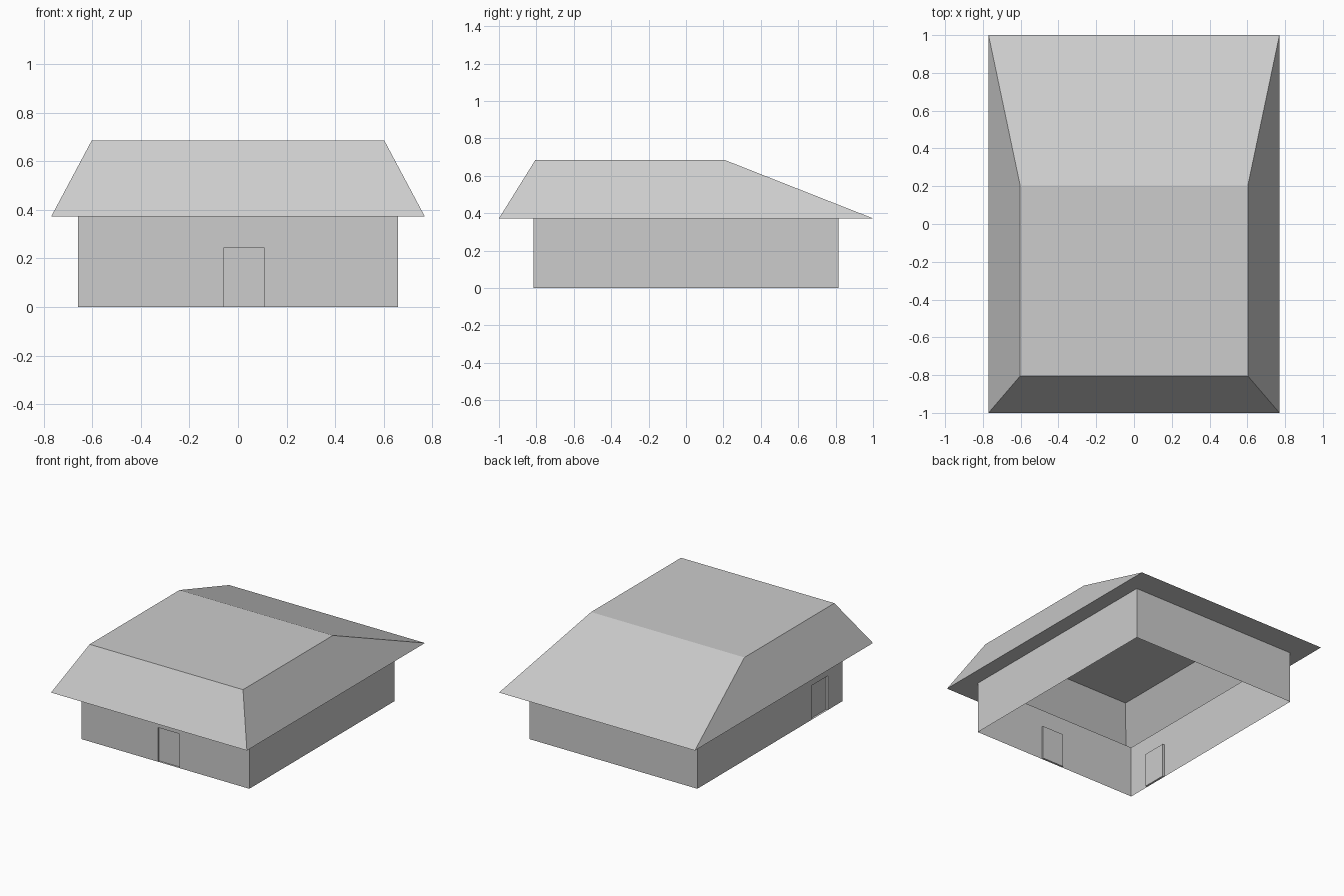
import bpy, bmesh
from mathutils import Vector

cube = bpy.data.objects.get("Cube")
if cube:
    bpy.data.objects.remove(cube, do_unlink=True)

grey = bpy.data.materials.new("plain grey")
grey.use_nodes = True
GREY = (0.604, 0.604, 0.604, 1)
grey.diffuse_color = GREY
grey.node_tree.nodes["Principled BSDF"].inputs["Base Color"].default_value = GREY

WALL_X, WALL_Y, EAVE_Z, RIDGE_Z = 0.66, 0.815, 0.372, 0.685
DOOR_HEIGHT, DOOR_DEPTH = 0.243, 0.015


def finish(bm, name):
    mesh = bpy.data.meshes.new(name)
    bm.to_mesh(mesh)
    bm.free()
    mesh.materials.append(grey)
    obj = bpy.data.objects.new(name, mesh)
    bpy.context.collection.objects.link(obj)


def rectangle(bm, x, y0, y1, z):
    return [bm.verts.new(p) for p in ((-x, y0, z), (x, y0, z), (x, y1, z), (-x, y1, z))]


def connect(bm, low, high):
    """Join two rectangles with a band of four faces."""
    for i in range(4):
        j = (i + 1) % 4
        bm.faces.new((low[i], low[j], high[j], high[i]))


def recess_door(bm, outward, axis, start, end):
    """Cut a door out of the wall facing outward and push it in."""
    outward = Vector(outward)
    along = Vector((1, 0, 0)) if axis == 0 else Vector((0, 1, 0))
    up = Vector((0, 0, 1))
    middle = along * (start + end) / 2

    def on_wall(f):
        return f.normal.dot(outward) > 0.9

    def cut(faces, point, normal):
        geom = set(faces)
        for f in faces:
            geom.update(f.edges)
            geom.update(f.verts)
        bmesh.ops.bisect_plane(bm, geom=list(geom), plane_co=point, plane_no=normal)
        bm.normal_update()

    def door_faces():
        return [f for f in bm.faces if on_wall(f)
                and abs((f.calc_center_median() - middle).dot(along)) < 0.02]

    for side in (start, end):
        cut([f for f in bm.faces if on_wall(f)], along * side, along)
    cut(door_faces(), up * DOOR_HEIGHT, up)
    door = min(door_faces(), key=lambda f: f.calc_center_median().z)
    result = bmesh.ops.extrude_face_region(bm, geom=[door])
    moved = [v for v in result["geom"] if isinstance(v, bmesh.types.BMVert)]
    bmesh.ops.translate(bm, verts=moved, vec=-outward * DOOR_DEPTH)
    if door.is_valid:
        bmesh.ops.delete(bm, geom=[door], context='FACES_ONLY')
    bm.normal_update()


# Walls: an open shell with a recessed front door and side door
bm = bmesh.new()
connect(bm, rectangle(bm, WALL_X, -WALL_Y, WALL_Y, 0),
        rectangle(bm, WALL_X, -WALL_Y, WALL_Y, EAVE_Z))
bm.normal_update()
recess_door(bm, (0, -1, 0), 0, -0.06, 0.11)
recess_door(bm, (-1, 0, 0), 1, -0.65, -0.475)
finish(bm, "walls")

# Roof: four slopes of unequal pitch around a flat top, open inside
bm = bmesh.new()
eave = rectangle(bm, 0.77, -1, 1, EAVE_Z)
top = rectangle(bm, 0.603, -0.805, 0.205, RIDGE_Z)
connect(bm, eave, top)
bm.faces.new(top)
finish(bm, "roof")

# Soffit: flat underside of the overhang
bm = bmesh.new()
connect(bm, rectangle(bm, WALL_X, -WALL_Y, WALL_Y, EAVE_Z), rectangle(bm, 0.77, -1, 1, EAVE_Z))
finish(bm, "eave_soffit")
